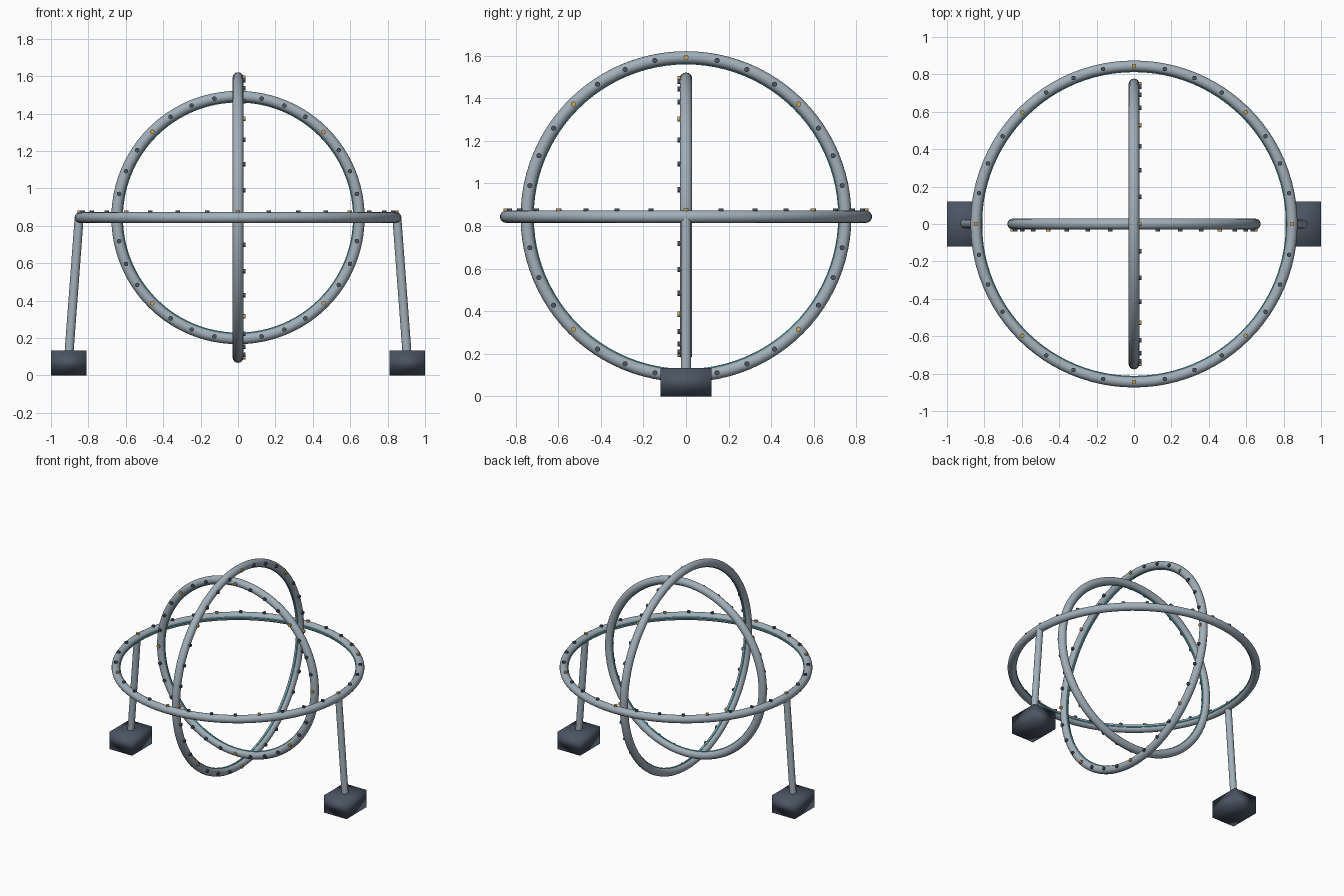
import bpy
from math import pi, cos, sin
from mathutils import Vector, Matrix

if "Cube" in bpy.data.objects:
    bpy.data.objects.remove(bpy.data.objects["Cube"])


def material(name, rgb):
    m = bpy.data.materials.new(name)
    m.use_nodes = True
    m.diffuse_color = (*rgb, 1)
    m.node_tree.nodes["Principled BSDF"].inputs["Base Color"].default_value = (*rgb, 1)
    return m


STEEL = material("brushed steel", (0.36, 0.43, 0.49))
DARK = material("dark slate", (0.07, 0.09, 0.125))
GOLD = material("gold", (0.55, 0.37, 0.11))
CYAN = material("cyan inlay", (0.1, 0.5, 0.55))

CENTRE = Vector((0, 0, 0.844))
TUBE = 0.029
STUDS = 32


def finish(name, mat):
    ob = bpy.context.object
    ob.name = name
    ob.data.materials.append(mat)
    bpy.ops.object.shade_smooth()
    return ob


def torus(name, mat, major, minor, turn):
    bpy.ops.mesh.primitive_torus_add(major_radius=major, minor_radius=minor,
                                     major_segments=96, minor_segments=16)
    finish(name, mat).matrix_world = Matrix.Translation(CENTRE) @ turn


def rod(name, mat, start, end, radius, sides):
    axis = end - start
    bpy.ops.mesh.primitive_cylinder_add(vertices=sides, radius=radius, depth=axis.length,
                                        location=(start + end) / 2)
    ob = finish(name, mat)
    ob.rotation_euler = axis.to_track_quat("Z", "Y").to_euler()
    bpy.ops.object.shade_smooth_by_angle(angle=pi / 4)


def studded_ring(name, major, turn):
    torus(name + "_ring", STEEL, major, TUBE, turn)
    # thin inlay along the inner face
    torus(name + "_inlay", CYAN, major - TUBE + 0.001, 0.005, turn)
    # graduation studs on one side, every fourth one gold
    for i in range(STUDS):
        a = 2 * pi * i / STUDS
        foot = Vector((major * cos(a), major * sin(a), TUBE - 0.003))
        tip = foot + Vector((0, 0, 0.013))
        rod(f"{name}_stud_{i + 1}", DARK if i % 4 else GOLD,
            CENTRE + turn @ foot, CENTRE + turn @ tip, 0.012, 12)


# three nested rings, one per plane
studded_ring("horizon", 0.845, Matrix.Identity(4))
studded_ring("meridian", 0.748, Matrix.Rotation(pi / 2, 4, "Y"))
studded_ring("inner", 0.648, Matrix.Rotation(pi / 2, 4, "X"))

# leaning legs on block feet
for side, s in (("left", 1), ("right", -1)):
    rod(side + "_leg", STEEL, Vector((s * 0.905, 0, 0.1)), Vector((s * 0.85, 0, 0.835)), 0.024, 24)
    bpy.ops.mesh.primitive_cube_add(size=1, location=(s * 0.905, 0, 0.066))
    foot = finish(side + "_foot", DARK)
    foot.scale = (0.19, 0.24, 0.132)
